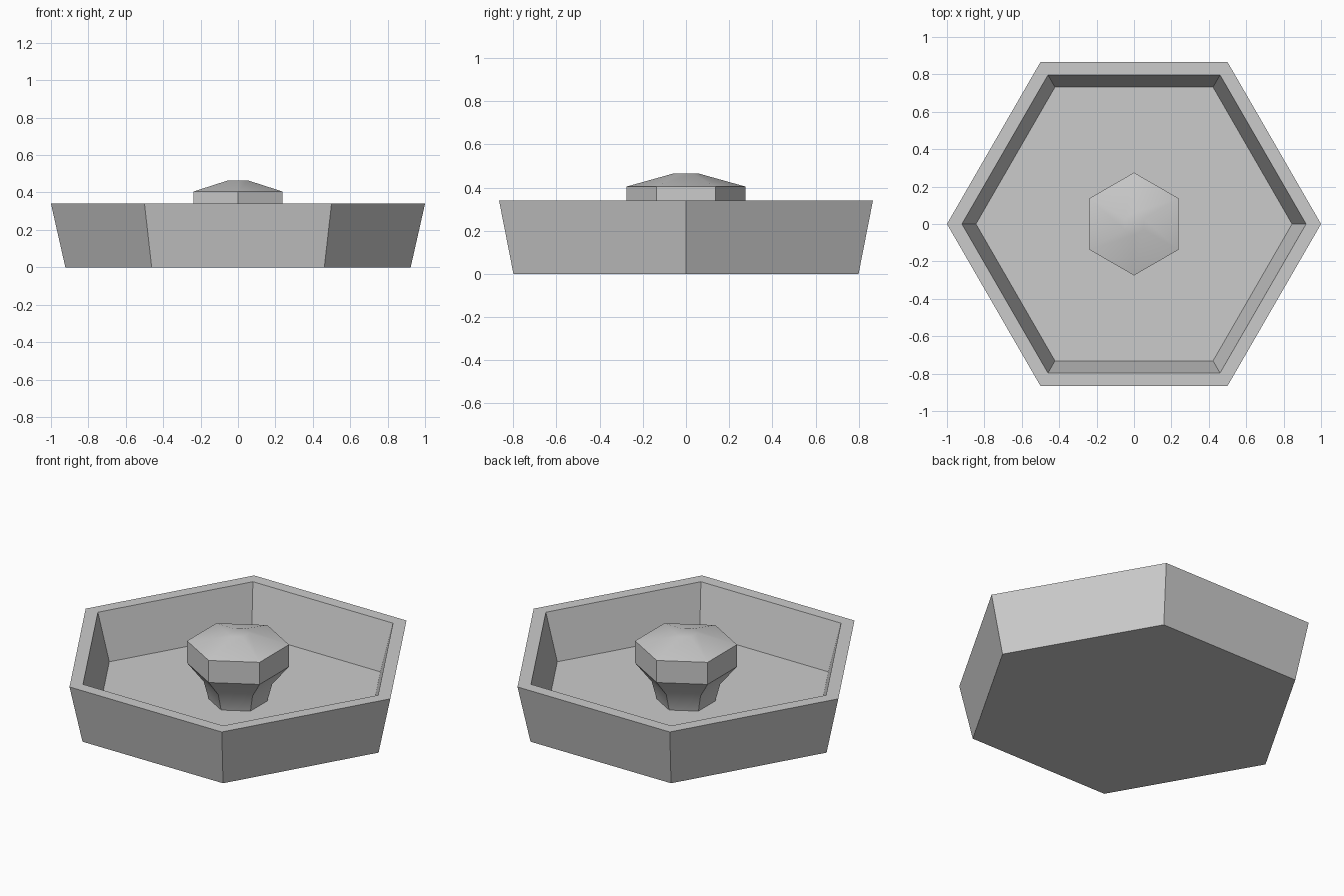
import bpy, bmesh, math

cube = bpy.data.objects.get("Cube")
if cube:
    bpy.data.objects.remove(cube, do_unlink=True)

GREY = (0.6, 0.6, 0.6, 1)
grey = bpy.data.materials.new("plain_grey")
grey.use_nodes = True
grey.diffuse_color = GREY
grey.node_tree.nodes["Principled BSDF"].inputs["Base Color"].default_value = GREY


def hex_lathe(name, profile, turn):
    """Six-sided solid whose rings follow (radius, height) pairs."""
    bm = bmesh.new()
    rings = []
    for r, z in profile:
        angles = [math.radians(turn + 60 * i) for i in range(6)]
        rings.append([bm.verts.new((r * math.cos(a), r * math.sin(a), z)) for a in angles])
    for low, high in zip(rings, rings[1:]):
        for i in range(6):
            j = (i + 1) % 6
            bm.faces.new((low[i], low[j], high[j], high[i]))
    bm.faces.new(rings[0][::-1])
    bm.faces.new(rings[-1])
    bmesh.ops.recalc_face_normals(bm, faces=bm.faces)
    mesh = bpy.data.meshes.new(name)
    bm.to_mesh(mesh)
    bm.free()
    obj = bpy.data.objects.new(name, mesh)
    bpy.context.collection.objects.link(obj)
    mesh.materials.append(grey)
    return obj


# Basin: outer wall, flat rim, inner wall, floor
FLOOR = 0.066
hex_lathe("basin", [(0.923, 0), (1, 0.34), (0.92, 0.34), (0.845, FLOOR)], 0)

# Pedestal: flared stem, upright band, shallow cap
pedestal = hex_lathe("pedestal", [(0.158, FLOOR), (0.185, 0.167), (0.275, 0.274),
                                  (0.275, 0.405), (0.06, 0.465)], 30)
bpy.ops.object.select_all(action='DESELECT')
pedestal.select_set(True)
bpy.context.view_layer.objects.active = pedestal
bpy.ops.object.shade_smooth_by_angle(angle=math.radians(30))
